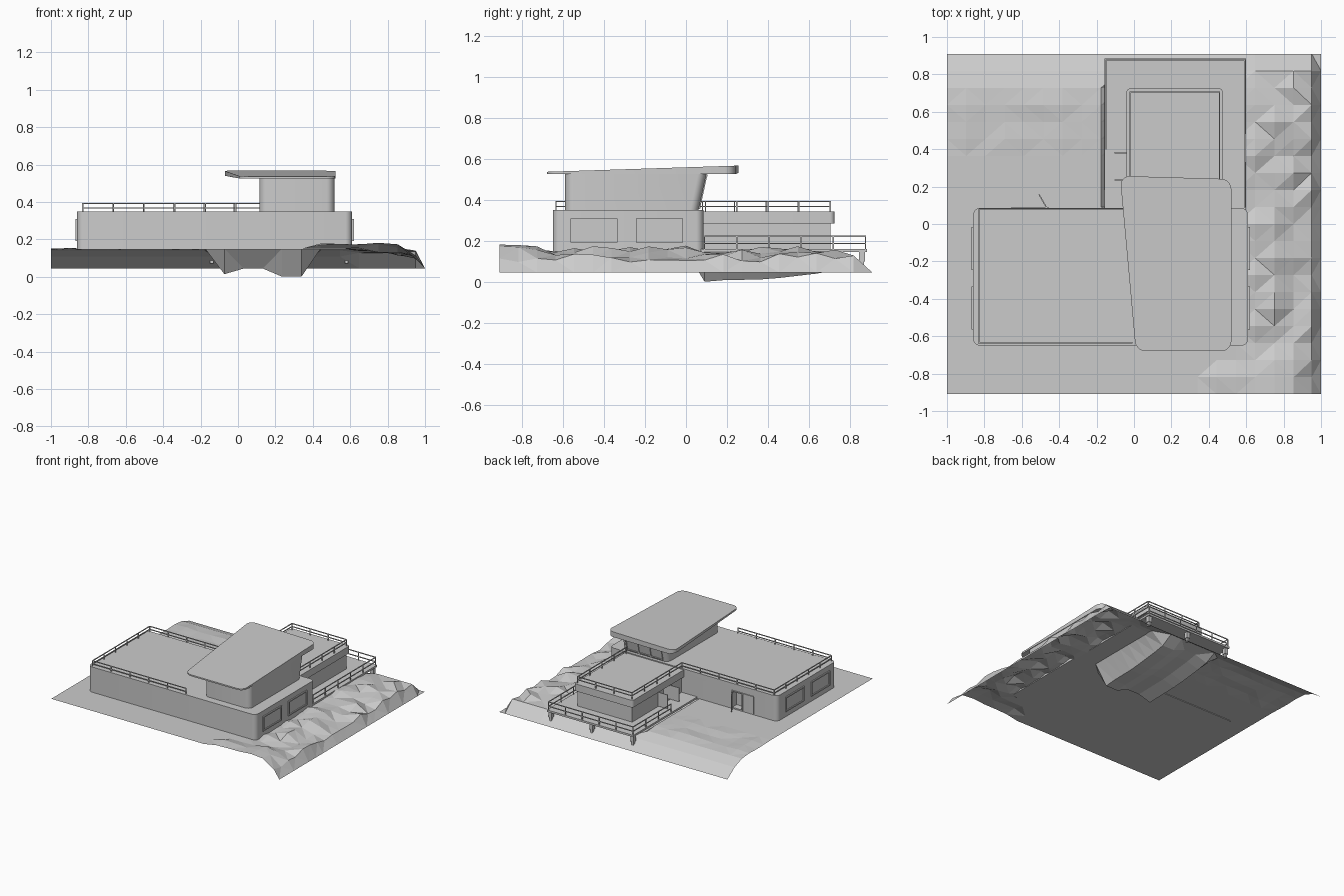
import bpy, bmesh, math, random
from mathutils import Vector

if "Cube" in bpy.data.objects:
    bpy.data.objects.remove(bpy.data.objects["Cube"])
random.seed(4)

def make(name, bm):
    bmesh.ops.recalc_face_normals(bm, faces=bm.faces[:])
    me = bpy.data.meshes.new(name)
    bm.to_mesh(me)
    bm.free()
    ob = bpy.data.objects.new(name, me)
    bpy.context.collection.objects.link(ob)
    return ob

def rounded(corners, r, n=5):
    """Outline with every corner replaced by a soft curve."""
    out = []
    for i, c in enumerate(corners):
        c = Vector(c)
        a = c + (Vector(corners[i - 1]) - c).normalized() * r
        b = c + (Vector(corners[(i + 1) % len(corners)]) - c).normalized() * r
        for k in range(n + 1):
            t = k / n
            w = (1 - t) ** 2, 1.24 * t * (1 - t), t * t
            out.append((a * w[0] + c * w[1] + b * w[2]) / sum(w))
    return out

def rect(x0, x1, y0, y1):
    return [(x0, y0), (x1, y0), (x1, y1), (x0, y1)]

def loft(name, low, high, z0, z1):
    """Closed solid between two outlines; z may be a number or a function."""
    f = lambda z, p: z(p) if callable(z) else z
    bm = bmesh.new()
    a = [bm.verts.new((p[0], p[1], f(z0, p))) for p in low]
    b = [bm.verts.new((p[0], p[1], f(z1, p))) for p in high]
    bm.faces.new(a)
    bm.faces.new(b)
    for i in range(len(a)):
        j = (i + 1) % len(a)
        bm.faces.new((a[i], a[j], b[j], b[i]))
    return make(name, bm)

def box(name, x0, x1, y0, y1, z0, z1):
    return loft(name, rect(x0, x1, y0, y1), rect(x0, x1, y0, y1), z0, z1)

def add_bar(bm, p, q, w):
    p, q = Vector(p), Vector(q)
    d = q - p
    m = bmesh.ops.create_cube(bm, size=1)['verts']
    rot = d.to_track_quat('Z', 'Y')
    for v in m:
        v.co = (p + q) / 2 + rot @ Vector((v.co.x * w, v.co.y * w, v.co.z * d.length))

def railing(name, path, z0, heights, gap, w=0.006):
    bm = bmesh.new()
    top = max(heights)
    for (ax, ay), (bx, by) in zip(path, path[1:]):
        for h in heights:
            add_bar(bm, (ax, ay, h), (bx, by, h), w)
        n = max(1, round(math.hypot(bx - ax, by - ay) / gap))
        for i in range(n + 1):
            x, y = ax + (bx - ax) * i / n, ay + (by - ay) * i / n
            add_bar(bm, (x, y, z0), (x, y, top), w)
    return make(name, bm)

def cut(ob, name, *dims):
    c = box(name, *dims)
    c.hide_render = True
    c.hide_viewport = True
    c.display_type = 'WIRE'
    m = ob.modifiers.new('opening', 'BOOLEAN')
    m.operation = 'DIFFERENCE'
    m.solver = 'EXACT'
    m.object = c

# Terrain sheet: flat plot, rough right bank, falling back edge, hollow under the wing
def lerp(table, t):
    for (a, u), (b, v) in zip(table, table[1:]):
        if t <= b:
            return u + (v - u) * max(0, (t - a) / (b - a))
    return table[-1][1]

def ground(x, y):
    z = 0.15
    if x > 0.6:
        z = lerp([(0.6, 0.158), (0.75, 0.15), (0.95, 0.115)], x) + random.uniform(-0.02, 0.025)
    elif y > 0.4 and x < -0.2:
        z += random.uniform(-0.006, 0.006)
    if y < -0.75 and 0.35 < x < 0.9:
        z = 0.178 + random.uniform(-0.01, 0.005)
    if y > 0.65:
        z = min(z, lerp([(0.65, 0.15), (0.78, 0.135), (0.91, 0.045)], y) + (0.02 * (x > 0.6) if y < 0.9 else 0))
    if -0.15 < x < 0.4 and 0.0 < y < 0.75:
        z = lerp([(0, 0.012), (0.4, 0.02), (0.7, 0.055), (0.75, 0.07)], y)
        z += 0.03 * (0 < x < 0.18) - 0.008 * (x > 0.18)
    if x > 0.97:
        z = 0.045
    return max(z, 0.0)

bm = bmesh.new()
xs = [-1 + 0.103 * i for i in range(19)] + [0.95, 1.0]
ys = [-0.91 + 0.091 * j for j in range(21)]
xs = sorted(set(xs))
grid = [[bm.verts.new((x, y, ground(x, y))) for y in ys] for x in xs]
for i in range(len(xs) - 1):
    for j in range(len(ys) - 1):
        bm.faces.new((grid[i][j], grid[i + 1][j], grid[i + 1][j + 1], grid[i][j + 1]))
min_z = min(v.co.z for v in bm.verts)
for v in bm.verts:
    if v.co.z == min_z:
        v.co.z = 0
bmesh.ops.triangulate(bm, faces=bm.faces[:])
make('terrain', bm)

# Main house block
o = rounded(rect(-0.86, 0.61, -0.65, 0.085), 0.035)
house = loft('main_house', o, o, 0.145, 0.35)
cut(house, 'house_door_cutter', -0.55, -0.465, 0.03, 0.12, 0.16, 0.29)

# Side windows: projecting frame with a set-back pane
def side_window(name, x, s, y0, y1, z0=0.197, z1=0.303):
    bm = bmesh.new()
    fx, w = x + s * 0.004, 0.01
    for z in (z0, z1):
        add_bar(bm, (fx, y0 - w / 2, z), (fx, y1 + w / 2, z), w)
    for y in (y0, y1):
        add_bar(bm, (fx, y, z0), (fx, y, z1), w)
    make(name + '_frame', bm)
    box(name + '_pane', x - 0.002, x + 0.002, y0, y1, z0, z1)

for i, (y0, y1) in enumerate([(-0.56, -0.34), (-0.24, -0.02)]):
    side_window(f'right_window_{i}', 0.61, 1, y0, y1)
    side_window(f'left_window_{i}', -0.86, -1, y0, y1)

# Back door: lintel, jambs, side light and open leaf
bm = bmesh.new()
add_bar(bm, (-0.65, 0.088, 0.292), (-0.46, 0.088, 0.292), 0.008)
for x in (-0.65, -0.555, -0.462):
    add_bar(bm, (x, 0.088, 0.155), (x, 0.088, 0.292), 0.008)
make('back_door_frame', bm)
leaf = [(-0.465, 0.09), (-0.505, 0.16), (-0.511, 0.157), (-0.471, 0.087)]
loft('back_door_leaf', leaf, leaf, 0.16, 0.29)

# Rear wing: walls, fascia roof, double door
wing = box('wing_walls', -0.022, 0.457, 0.05, 0.705, 0.145, 0.3)
cut(wing, 'wing_door_cutter', -0.1, 0.03, 0.238, 0.378, 0.165, 0.275)
o = rounded(rect(-0.04, 0.475, 0.05, 0.725), 0.02)
loft('wing_roof', o, o, 0.285, 0.342)
for i, y in enumerate((0.235, 0.381)):
    box(f'wing_door_leaf_{i}', -0.105, -0.022, y - 0.003, y + 0.003, 0.165, 0.275)

# Deck with railing and stilts
box('deck', -0.158, 0.6, 0.07, 0.885, 0.145, 0.16)
railing('deck_railing', [(-0.15, 0.4), (-0.15, 0.877), (0.592, 0.877), (0.592, 0.09)],
        0.155, (0.187, 0.222), 0.155)
for i, x in enumerate((-0.14, 0.22, 0.58)):
    box(f'deck_post_{i}', x - 0.009, x + 0.009, 0.85, 0.87, 0.07, 0.146)
    box(f'deck_post_cap_{i}', x - 0.014, x + 0.014, 0.845, 0.875, 0.1, 0.146)

# Roof railing
railing('roof_railing', [(-0.01, -0.635), (-0.83, -0.635), (-0.83, 0.08), (-0.02, 0.08),
                         (-0.02, 0.705), (0.457, 0.705), (0.457, 0.095)],
        0.34, (0.368, 0.392), 0.15)

# Upper room with leaning back wall
low = rounded(rect(0.115, 0.515, -0.59, 0.06), 0.04)
high = rounded(rect(0.115, 0.515, -0.59, 0.1), 0.04)
upper = loft('upper_room', low, high, 0.345, 0.53)

# Glazing bars on the leaning wall
bm = bmesh.new()
for x in (0.16, 0.262, 0.366, 0.47):
    add_bar(bm, (x, 0.064, 0.355), (x, 0.101, 0.525), 0.008)
add_bar(bm, (0.156, 0.066, 0.362), (0.474, 0.066, 0.362), 0.008)
add_bar(bm, (0.156, 0.1, 0.518), (0.474, 0.1, 0.518), 0.008)
make('upper_window_bars', bm)

# Wedge-shaped overhanging roof
o = rounded([(-0.075, 0.257), (0.52, 0.24), (0.52, -0.68), (0.01, -0.68)], 0.05)
loft('upper_roof', o, o,
     lambda p: 0.526 + 0.2 * max(0, -p[0]),
     lambda p: 0.537 + 0.03 * (p[1] + 0.68) / 0.93)

# Smooth the rounded corners only
bpy.ops.object.select_all(action='DESELECT')
for n in ('main_house', 'wing_roof', 'upper_room', 'upper_roof'):
    ob = bpy.data.objects[n]
    ob.select_set(True)
    bpy.context.view_layer.objects.active = ob
bpy.ops.object.shade_smooth_by_angle(angle=math.radians(30))
